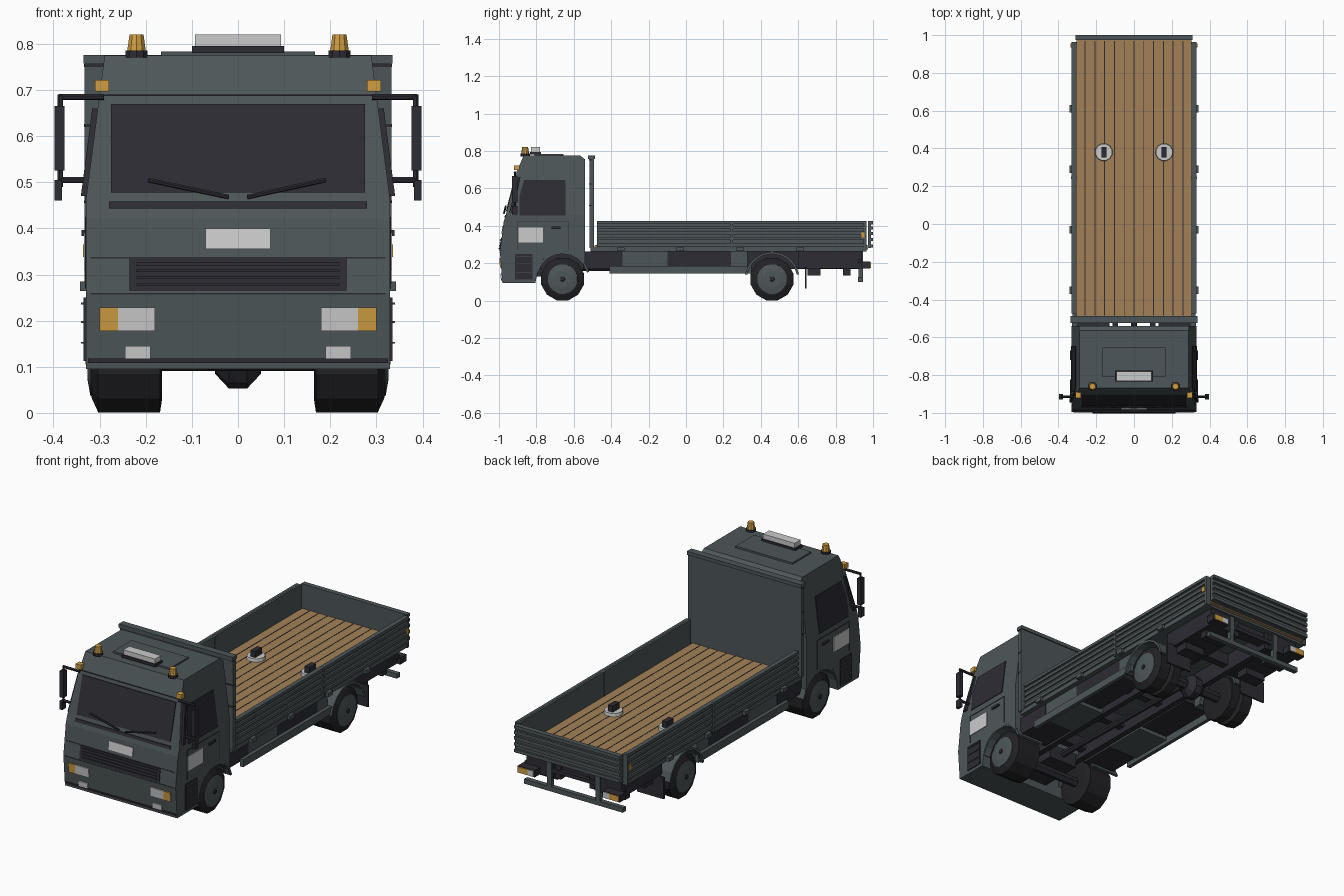
import bpy, bmesh, math
from mathutils import Vector

old = bpy.data.objects.get("Cube")
if old:
    bpy.data.objects.remove(old, do_unlink=True)


def material(name, r, g, b):
    m = bpy.data.materials.new(name)
    m.use_nodes = True
    m.diffuse_color = (r, g, b, 1)
    m.node_tree.nodes["Principled BSDF"].inputs["Base Color"].default_value = (r, g, b, 1)
    return m


BODY = material("slate grey paint", .075, .094, .1)
DARK = material("dark trim", .026, .025, .034)
TYRE = material("black rubber", .016, .016, .019)
WOOD = material("wood planks", .37, .222, .097)
LAMP = material("pale lamp", .6, .6, .6)
AMBER = material("amber lamp", .63, .34, .055)


def finish(name, bm, mat, mirror=False):
    bmesh.ops.recalc_face_normals(bm, faces=bm.faces)
    me = bpy.data.meshes.new(name)
    bm.to_mesh(me)
    bm.free()
    me.materials.append(mat)
    ob = bpy.data.objects.new(name, me)
    bpy.context.collection.objects.link(ob)
    if mirror:
        ob.modifiers.new("mirror", 'MIRROR').use_mirror_merge = False
    return ob


def loft(name, rings, mat, mirror=False):
    bm = bmesh.new()
    loops = [[bm.verts.new(p) for p in ring] for ring in rings]
    n = len(loops[0])
    for a, b in zip(loops, loops[1:]):
        for i in range(n):
            j = (i + 1) % n
            bm.faces.new((a[i], a[j], b[j], b[i]))
    bm.faces.new(loops[0])
    bm.faces.new(loops[-1])
    return finish(name, bm, mat, mirror)


def box(name, x, y, z, mat, mirror=False):
    rings = [[(x[0], y[0], h), (x[1], y[0], h), (x[1], y[1], h), (x[0], y[1], h)] for h in z]
    return loft(name, rings, mat, mirror)


def side_prism(name, pts, x, mat, mirror=False):
    return loft(name, [[(v, p[0], p[1]) for p in pts] for v in x], mat, mirror)


def lathe(name, profile, c, axis, mat, n=12, mirror=False):
    # profile holds (distance along axis, radius)
    rings = []
    for d, r in profile:
        ring = []
        for i in range(n):
            t = 2 * math.pi * (i + .5) / n
            u, v = r * math.cos(t), r * math.sin(t)
            ring.append((d, c[1] + u, c[2] + v) if axis == 'X' else (c[0] + u, c[1] + v, d))
        rings.append(ring)
    return loft(name, rings, mat, mirror)


def rod(name, a, b, r, mat, mirror=False):
    a, b = Vector(a), Vector(b)
    d = (b - a).normalized()
    u = d.orthogonal().normalized()
    v = d.cross(u)
    ring = [(u * math.cos(k * math.pi / 3) + v * math.sin(k * math.pi / 3)) * r for k in range(6)]
    return loft(name, [[p + o for o in ring] for p in (a, b)], mat, mirror)


# Cab shell: lower nose with wheel arch, tapered upper half
NOSE = [(-.982, .095), (-.995, .26), (-.975, .42), (-.963, .46), (-.905, .69), (-.868, .775)]


def nose(z):
    for (ya, za), (yb, zb) in zip(NOSE, NOSE[1:]):
        if z <= zb:
            return ya + (yb - ya) * (z - za) / (zb - za)
    return NOSE[-1][0]


def flank(z):
    return .33 - max(0, z - .46) * .13


arch = [(-.54, .19), (-.57, .225), (-.61, .25), (-.71, .25), (-.76, .222), (-.79, .17), (-.805, .095)]
side_prism("cab_lower", NOSE[:4] + [(-.54, .46)] + arch, (-.33, .33), BODY)
upper = NOSE[3:] + [(-.565, .775), (-.54, .755), (-.54, .46)]
loft("cab_upper", [[(s * flank(z), y, z) for y, z in upper] for s in (-1, 1)], BODY)


# Plates that follow the sloping nose and the cab flanks
def front_plate(name, x, z, mat, d=.004, mirror=False):
    pts = [(nose(z[0]) - d, z[0]), (nose(z[1]) - d, z[1]), (nose(z[1]) + .004, z[1]), (nose(z[0]) + .004, z[0])]
    return side_prism(name, pts, x, mat, mirror)


def flank_plate(name, pts, mat, d=.004):
    return loft(name, [[(flank(z) + o, y, z) for y, z in pts] for o in (-.004, d)], mat, True)


def rect(y0, y1, z0, z1):
    return [(y0, z0), (y1, z0), (y1, z1), (y0, z1)]


front_plate("windscreen", (-.275, .275), (.478, .67), DARK)
front_plate("scuttle_strip", (-.28, .28), (.443, .458), DARK)
front_plate("roof_visor_edge", (-.298, .298), (.687, .69), DARK, .005)
front_plate("front_badge_plate", (-.07, .07), (.355, .4), LAMP)
front_plate("grille", (-.235, .235), (.265, .335), DARK)
for i in range(4):
    z = .275 + i * .015
    front_plate("grille_bar", (-.22, .22), (z, z + .006), DARK, .009)
for z in (.257, .335):
    front_plate("nose_seam", (-.32, .32), (z, z + .003), DARK, .002)
front_plate("bumper_lip", (-.325, .325), (.108, .118), DARK, .005)
front_plate("headlight", (.18, .26), (.178, .228), LAMP, .006, True)
front_plate("indicator", (.26, .3), (.178, .228), AMBER, .006, True)
front_plate("fog_light", (.19, .245), (.118, .145), LAMP, .007, True)
box("corner_marker", (.28, .31), (-.92, -.89), (.697, .722), AMBER, True)
for a, b in ((-.02, -.195), (.02, .19)):
    rod("wiper", (a, nose(.468) - .012, .468), (b, nose(.505) - .012, .505), .005, DARK)

# Doors
flank_plate("side_window", [(-.89, .455), (-.645, .455), (-.645, .645), (-.865, .645), (-.89, .56)], DARK)
flank_plate("door_panel", rect(-.895, -.765, .31, .39), LAMP)
flank_plate("door_handle", rect(-.72, -.67, .384, .396), DARK, .009)
flank_plate("door_seam", rect(-.9, -.63, .422, .425), DARK, .002)
for y in (-.9, -.632):
    flank_plate("door_edge", rect(y, y + .003, .27, .422), DARK, .002)
flank_plate("step_panel", rect(-.915, -.82, .112, .25), DARK, .005)
for z in (.15, .195, .235):
    flank_plate("step_tread", rect(-.91, -.825, z, z + .004), BODY, .01)

# Mirrors
for z in (.505, .685):
    rod("mirror_arm", (flank(z) - .01, -.915, z), (.388, -.915, z), .007, DARK, True)
rod("mirror_pole", (.385, -.915, .49), (.385, -.915, .69), .006, DARK, True)
box("mirror_head", (.376, .398), (-.93, -.9), (.525, .665), DARK, True)
box("kerb_mirror", (.382, .398), (-.93, -.9), (.46, .505), DARK, True)
flank_plate("window_pillar_trim", [(-.945, .47), (-.925, .47), (-.885, .66), (-.895, .66)], DARK, .012)

# Roof equipment
box("roof_hatch", (-.167, .167), (-.81, -.655), (.77, .784), BODY)
box("light_bar_base", (-.1, .1), (-.835, -.775), (.78, .795), DARK)
box("light_bar", (-.093, .093), (-.83, -.78), (.795, .82), LAMP)
lathe("beacon_base", [(.77, .025), (.786, .025)], (.22, -.86, 0), 'Z', DARK, 10, True)
lathe("beacon", [(.786, .021), (.82, .016)], (.22, -.86, 0), 'Z', AMBER, 10, True)

# Headboard behind the cab
box("headboard", (-.333, .333), (-.516, -.493), (.28, .77), BODY)
box("headboard_cap", (-.335, .335), (-.524, -.487), (.757, .776), BODY)
for z in (.505, .62, .75):
    box("headboard_band", (-.334, .334), (-.519, -.5), (z, z + .006), DARK)

# Load floor with evenly spaced planks
box("floor_frame", (-.325, .325), (-.51, .955), (.262, .285), BODY)
box("plank_floor", (-.305, .305), (-.49, .973), (.274, .295), WOOD)
for i in range(-5, 6):
    x = i * .0517
    box("plank_gap", (x - .0025, x + .0025), (-.485, .968), (.29, .296), DARK)
lathe("floor_disc", [(.29, .048), (.312, .045)], (.16, .38, 0), 'Z', LAMP, 12, True)
box("floor_lock", (.145, .173), (.352, .408), (.31, .345), DARK, True)

# Drop sides and tailgate with pressed ribs
for y0, y1 in ((-.475, .238), (.252, .95)):
    box("drop_side", (.305, .321), (y0, y1), (.285, .425), BODY, True)
    for z in (.29, .323, .353, .383, .41):
        box("drop_side_rib", (.315, .33), (y0, y1), (z, z + .016), BODY, True)
box("side_post", (.303, .333), (.238, .252), (.27, .425), BODY, True)
box("corner_post", (.303, .33), (.95, .964), (.262, .425), BODY, True)
box("side_marker", (.329, .336), (.935, .955), (.338, .365), AMBER, True)
box("tailgate", (-.31, .31), (.973, .99), (.28, .425), BODY)
for z in (.283, .318, .35, .38, .408):
    box("tailgate_rib", (-.31, .31), (.985, 1), (z, z + .017), BODY)
for y in (-.35, -.03, .29, .61):
    box("side_hinge", (.32, .342), (y - .02, y + .02), (.264, .285), BODY, True)

# Chassis
box("frame_rail", (.085, .115), (-.9, .93), (.17, .262), DARK, True)
for y in (-.5, -.2, .1, .3, .62, .9):
    box("cross_member", (-.12, .12), (y - .02, y + .02), (.2, .263), DARK)
box("engine_block", (-.085, .085), (-.92, -.56), (.13, .25), DARK)
rod("drive_shaft", (0, -.56, .175), (0, .44, .16), .016, DARK)
lathe("differential", [(-.05, .03), (-.02, .062), (.02, .062), (.05, .03)], (0, .46, .115), 'X', DARK, 10)
box("battery_box", (.13, .3), (-.55, -.34), (.17, .263), DARK, True)
box("fuel_tank", (.12, .298), (-.34, -.1), (.165, .263), BODY, True)
box("tool_box", (.14, .298), (-.1, .24), (.185, .263), DARK, True)
box("guard_bracket_box", (.2, .296), (.24, .33), (.17, .263), BODY, True)
box("side_guard", (.298, .318), (-.41, .35), (.145, .185), BODY, True)
box("rear_locker", (.12, .28), (.6, .94), (.172, .263), DARK, True)
for y, w in ((.65, .07), (.84, .04)):
    box("locker_bracket", (.14, .26), (y, y + w), (.135, .175), DARK, True)

# Rear underrun bar and lamps
box("underrun_bar", (-.29, .29), (.92, .945), (.1, .125), BODY)
box("underrun_stay", (.13, .155), (.922, .945), (.12, .265), BODY, True)
box("lamp_beam", (-.29, .29), (.92, .94), (.2, .22), DARK)
box("tail_lamp_box", (.2, .3), (.935, .985), (.172, .208), DARK, True)
box("tail_lamp_white", (.205, .24), (.98, .99), (.175, .205), LAMP, True)
box("tail_lamp_amber", (.24, .295), (.98, .99), (.175, .205), AMBER, True)


# Wheels, axles and mudguards
def wheel(label, y, tyres):
    c = (0, y, .115)
    for x0, x1 in tyres:
        lathe(label + "_tyre", [(x0, .09), (x0 + .004, .118), (x1 - .02, .118), (x1 - .005, .084)], c, 'X', TYRE, 12, True)
    x = tyres[-1][1]
    lathe(label + "_rim", [(x - .02, .081), (x - .003, .08), (x + .003, .045)], c, 'X', BODY, 16, True)
    lathe(label + "_hub_cap", [(x, .014), (x + .008, .011)], c, 'X', DARK, 8, True)
    rod(label + "_axle", (-.25, y, .115), (.25, y, .115), .025, DARK)


def mudguard(name, y, a0, a1, mat):
    angles = [math.radians(a0 + (a1 - a0) * i / 8) for i in range(9)]
    pts = [(y + .147 * math.cos(a), .115 + .147 * math.sin(a)) for a in angles]
    pts += [(y + .135 * math.cos(a), .115 + .135 * math.sin(a)) for a in reversed(angles)]
    side_prism(name, pts, (.165, .328), mat, True)


wheel("front_wheel", -.66, [(.165, .323)])
wheel("rear_wheel", .46, [(.165, .237), (.237, .321)])
mudguard("front_mudguard", -.66, 15, 165, BODY)
mudguard("rear_mudguard", .46, 10, 170, BODY)
box("mud_flap", (.165, .32), (.635, .645), (.065, .18), DARK, True)
